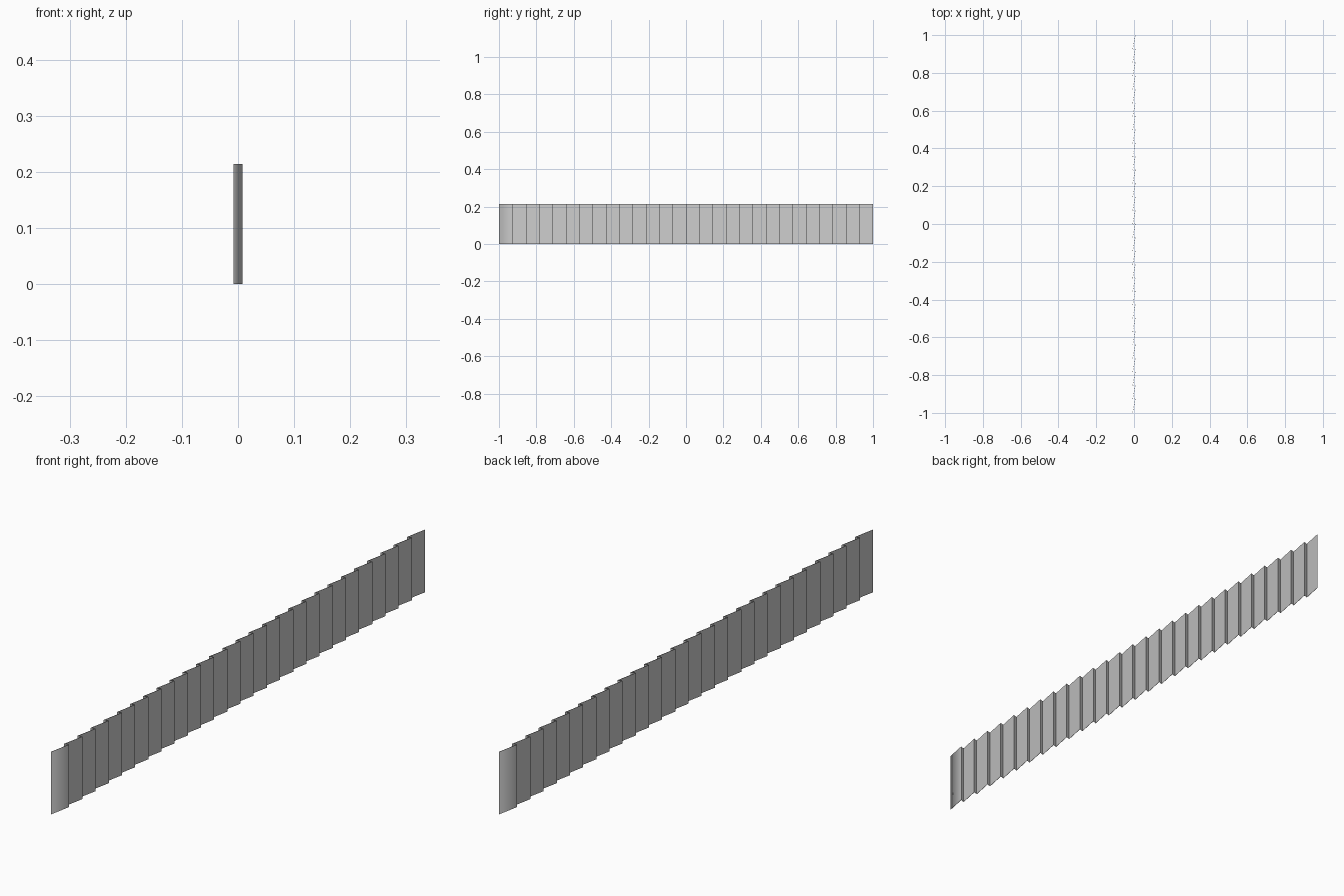
import bpy
import bmesh
import math

if "Cube" in bpy.data.objects:
    bpy.data.objects.remove(bpy.data.objects["Cube"])

COUNT = 28        # slats
HALF = 0.0075     # half depth of the zigzag
THICK = 0.001     # sheet thickness
SLAT = 0.076      # length of one slat along y
PITCH = (2.0 - SLAT) / (COUNT - 1)
HEIGHT = 0.214

# sawtooth profile: each slat leans outward, then steps straight back
profile = []
for i in range(COUNT):
    y = -1.0 + i * PITCH
    profile += [(-HALF, y), (HALF, y + SLAT)]

# pleated sheet: four corner vertices at every profile point
bm = bmesh.new()
rings = []
for x, y in profile:
    a, b = x - THICK / 2, x + THICK / 2
    corners = ((a, 0), (b, 0), (b, HEIGHT), (a, HEIGHT))
    rings.append([bm.verts.new((cx, y, cz)) for cx, cz in corners])
for p, q in zip(rings, rings[1:]):
    for k in range(4):
        n = (k + 1) % 4
        bm.faces.new((p[k], p[n], q[n], q[k]))

# end caps
bm.faces.new(rings[0])
bm.faces.new(rings[-1])
bmesh.ops.recalc_face_normals(bm, faces=bm.faces)

mesh = bpy.data.meshes.new("pleated_panel")
bm.to_mesh(mesh)
bm.free()
panel = bpy.data.objects.new("pleated_panel", mesh)
bpy.context.collection.objects.link(panel)

# sharp folds and rims, soft outer ends
bpy.context.view_layer.objects.active = panel
panel.select_set(True)
bpy.ops.object.shade_smooth_by_angle(angle=math.radians(85))
